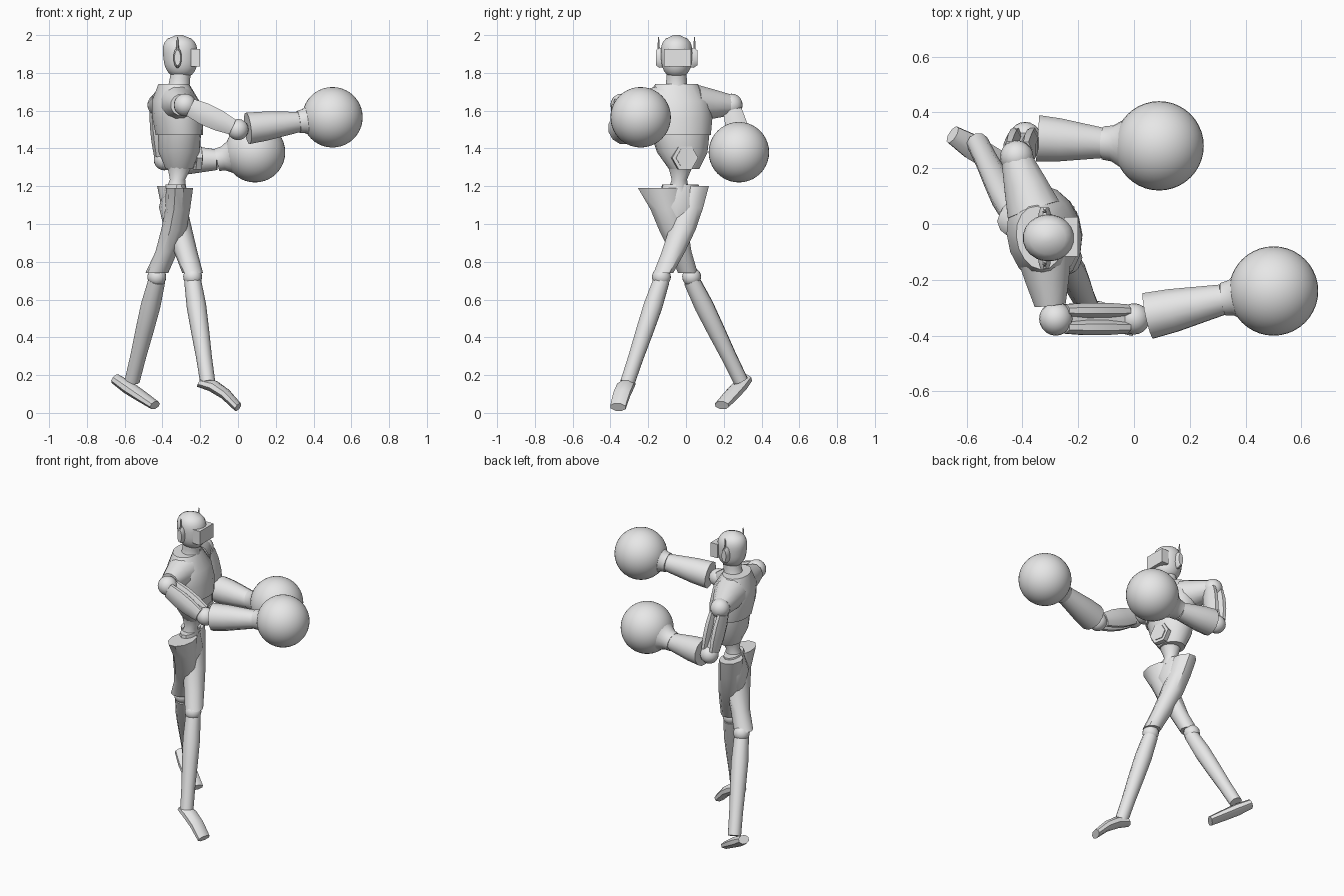
import bpy, bmesh, math
from mathutils import Vector

default_cube = bpy.data.objects.get("Cube")
if default_cube:
    bpy.data.objects.remove(default_cube)

colour = (.8, .8, .8, 1)
grey = bpy.data.materials.new("plain_grey")
grey.use_nodes = True
grey.diffuse_color = colour
grey.node_tree.nodes["Principled BSDF"].inputs["Base Color"].default_value = colour

X, Y, Z = Vector((1, 0, 0)), Vector((0, 1, 0)), Vector((0, 0, 1))
ACROSS = Vector((-.2, 1, 0)).normalized()     # towards the torso's left
FORWARD = ACROSS.cross(Z)                     # towards the torso's front


def finish(name, bm):
    """Turn the bmesh into a grey object with smooth faces and sharp edges."""
    bmesh.ops.recalc_face_normals(bm, faces=bm.faces)
    mesh = bpy.data.meshes.new(name)
    bm.to_mesh(mesh)
    bm.free()
    mesh.materials.append(grey)
    part = bpy.data.objects.new(name, mesh)
    bpy.context.collection.objects.link(part)
    bpy.ops.object.select_all(action="DESELECT")
    part.select_set(True)
    bpy.context.view_layer.objects.active = part
    bpy.ops.object.shade_smooth_by_angle(angle=math.radians(40))


def shell(name, start, end, radii, side=Y, axis=None, flat=(1, 1), bend=(0, 0, 0), sides=12):
    """Closed skin of evenly spaced elliptical rings from start to end.
    flat is the ring's depth to width ratio at each end, bend bows the middle."""
    start, end, bend = Vector(start), Vector(end), Vector(bend)
    axis = axis or (end - start).normalized()
    width = (side - axis * side.dot(axis)).normalized()
    depth = axis.cross(width)
    angles = [math.tau * (k + .5) / sides for k in range(sides)]
    bm = bmesh.new()
    loops = []
    for i, radius in enumerate(radii):
        t = i / (len(radii) - 1)
        centre = start.lerp(end, t) + bend * math.sin(math.pi * t)
        ratio = flat[0] + (flat[1] - flat[0]) * t
        loops.append([bm.verts.new(centre + radius * (width * math.cos(a) + depth * ratio * math.sin(a)))
                      for a in angles])
    for low, high in zip(loops, loops[1:]):
        for k in range(sides):
            bm.faces.new((low[k - 1], low[k], high[k], high[k - 1]))
    bm.faces.new(loops[0])
    bm.faces.new(loops[-1])
    finish(name, bm)


def ball(name, centre, radius, segments=20):
    bm = bmesh.new()
    bmesh.ops.create_uvsphere(bm, u_segments=segments, v_segments=segments // 2, radius=radius)
    bmesh.ops.translate(bm, verts=bm.verts, vec=Vector(centre))
    finish(name, bm)


# Head with a rounded, slightly tapered profile, neck and face plate
steps = [i / 12 for i in range(13)]
skull = [.09 * (.85 + .15 * t) * math.sqrt(1 - abs(.99 * (2 * t - 1)) ** 3) for t in steps]
shell("head", (-.3, -.05, 1.77), (-.31, -.05, 2), skull, axis=Z, flat=(1.1, 1.1), sides=20)
shell("neck", (-.32, -.05, 1.68), (-.3, -.05, 1.82), [.08, .058, .055, .055], axis=Z, sides=16)
shell("visor", (-.25, -.045, 1.88), (-.2, -.045, 1.88), [.1, .1], flat=(.65, .65), sides=4)

# Ear discs, each with a thin antenna
for label, out in (("left", Y), ("right", -Y)):
    ear = Vector((-.32, -.05, 1.88)) + out * .07
    shell(label + "_ear", ear, ear + out * .04, [.022, .022, .016], side=X, flat=(2.4, 2.6))
    root = ear + out * .025 + Z * .03
    shell(label + "_antenna", root, root + Z * .08, [.009, .003], sides=6)

# Chest, belly, buckle and waist
shell("chest", (-.31, -.03, 1.47), (-.34, -.05, 1.74), [.163, .178, .173, .115],
      side=ACROSS, axis=Z, flat=(.76, .7), sides=16)
shell("belly", (-.31, -.01, 1.29), (-.31, -.03, 1.47), [.08, .135, .155],
      side=ACROSS, axis=Z, flat=(.9, .72), sides=16)
hub = Vector((-.23, -.01, 1.35))
shell("buckle_frame", hub, hub + FORWARD * .03, [.07, .07], side=Z, sides=6)
shell("buckle_plate", hub, hub + FORWARD * .036, [.05, .05], side=Z, sides=6)
shell("waist", (-.33, -.04, 1.17), (-.31, -.03, 1.3), [.06, .042, .065], axis=Z)

# Pelvis and thighs, the legs crossing in stride
shell("pelvis", (-.33, -.03, 1.21), (-.34, -.04, .97), [.1, .11, .05],
      side=ACROSS, axis=Z, flat=(.5, 1))
shell("right_thigh", (-.31, -.14, 1.19), (-.43, .01, .74), [.12, .09, .08, .06, .055],
      axis=Z, flat=(.6, 1.1), bend=(.03, 0, 0), sides=10)
shell("left_thigh", (-.36, .04, 1.2), (-.24, -.12, .74), [.085, .08, .075, .065, .055],
      axis=Z, flat=(.8, 1), bend=(-.01, .02, 0), sides=10)


def lower_leg(label, knee, ankle, heel, toe, across, lift):
    """Knee ball, gently swelling shin and pointed foot."""
    knee, ankle = Vector(knee), Vector(ankle)
    ball(label + "_knee", knee + Z * .02, .05)
    shell(label + "_shin", knee, ankle, [.045, .052, .048, .042, .04], sides=10)
    shell(label + "_foot", heel, toe, [.035, .048, .048, .045], side=Vector(across),
          flat=(.8, .55), bend=Z * lift, sides=8)


lower_leg("right", (-.43, .03, .7), (-.56, .29, .17), (-.65, .32, .18), (-.44, .19, .04), (.5, .8, 0), 0)
lower_leg("left", (-.24, -.13, .7), (-.16, -.31, .16), (-.2, -.3, .16), (0, -.36, .03), (.2, 1, 0), .03)

# Shoulder sleeves
shell("left_sleeve", (-.36, .05, 1.64), (-.42, .23, 1.63), [.1, .08, .058], side=X)
shell("right_sleeve", (-.32, -.12, 1.64), (-.3, -.29, 1.63), [.1, .08, .058], side=X)


def arm(label, shoulder, elbow, wrist, fist, side):
    """Ball joints, two-shell upper arm, tapered forearm and round glove."""
    shoulder, elbow, wrist, fist = (Vector(p) for p in (shoulder, elbow, wrist, fist))
    ball(label + "_shoulder_ball", shoulder, .06)
    reach = elbow - shoulder
    split = (side - reach * side.dot(reach) / reach.length_squared).normalized() * .03
    top, bottom = shoulder.lerp(elbow, .1), shoulder.lerp(elbow, .9)
    for part, offset in (("inner", split), ("outer", -split)):
        shell(label + "_upper_arm_" + part, top + offset, bottom + offset,
              [.024, .03, .03, .024], side=side, flat=(2.2, 1.9), sides=8)
    shell(label + "_arm_core", shoulder, elbow, [.03, .03], side=side, sides=8)
    ball(label + "_elbow", elbow, .056)
    shell(label + "_forearm", elbow.lerp(wrist, .16), wrist, [.086, .08, .068, .056], side=side)
    shell(label + "_glove_cuff", wrist, wrist.lerp(fist, .5), [.06, .065, .085, .115],
          side=side, sides=20)
    ball(label + "_glove", fist, .16, 40)


arm("right", (-.28, -.34, 1.63), (0, -.34, 1.5), (.32, -.27, 1.54), (.5, -.24, 1.565), Y)
arm("left", (-.42, .24, 1.63), (-.39, .31, 1.34), (-.11, .29, 1.34), (.09, .28, 1.38), X)
